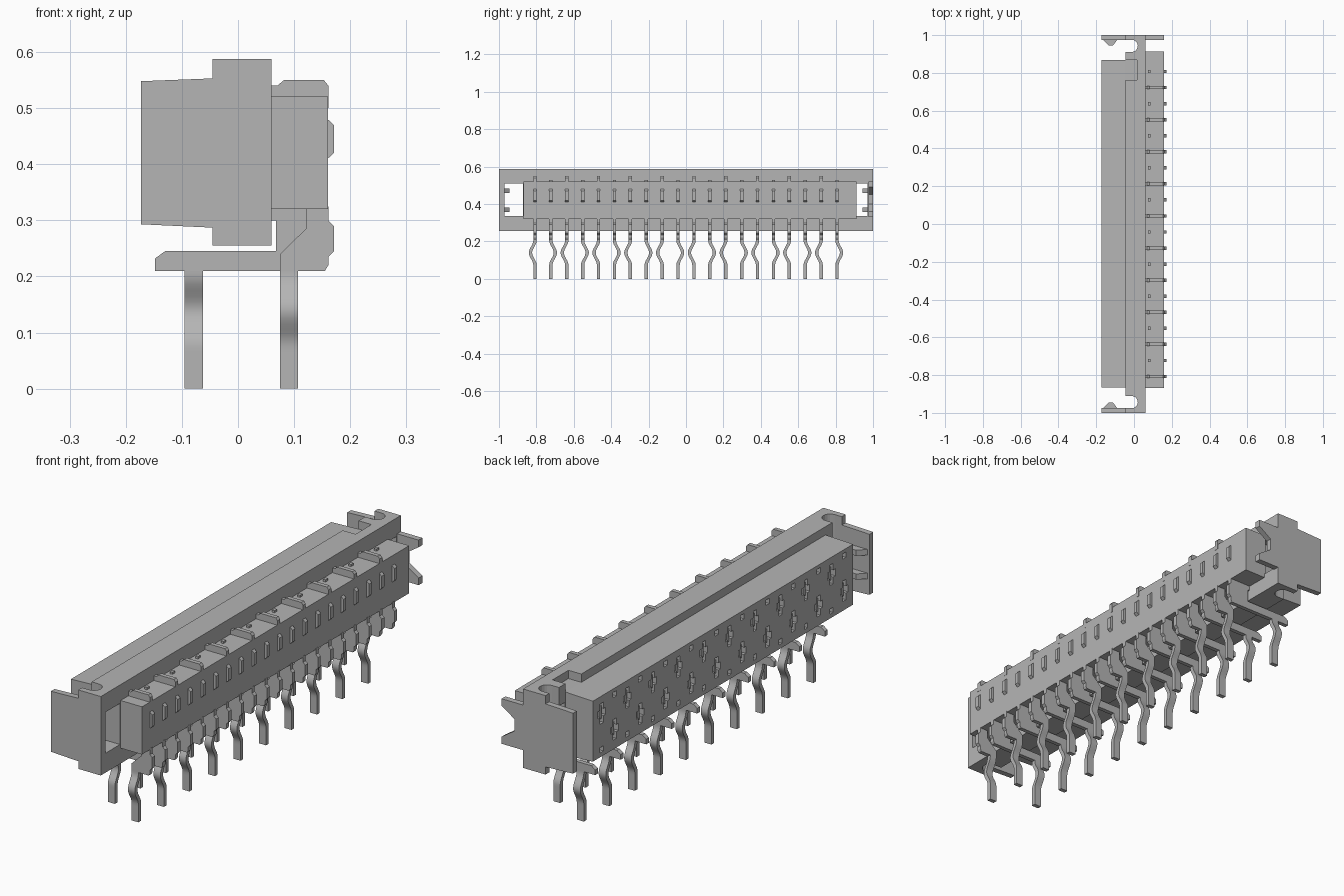
import bpy
import math
from mathutils import Vector

cube = bpy.data.objects.get("Cube")
if cube:
    bpy.data.objects.remove(cube, do_unlink=True)

grey = bpy.data.materials.new("light_grey")
grey.use_nodes = True
COLOUR = (0.46, 0.46, 0.46, 1)
grey.diffuse_color = COLOUR
grey.node_tree.nodes["Principled BSDF"].inputs["Base Color"].default_value = COLOUR

PITCH, COUNT = 0.085, 20
HALF = PITCH * (COUNT - 1) / 2


def prism_data(profile, axis, lo, hi):
    """Vertices and faces of a profile extruded along one axis."""
    def place(p, d):
        a, b = p
        return {"x": (d, a, b), "y": (a, d, b), "z": (a, b, d)}[axis]
    n = len(profile)
    verts = [place(p, lo) for p in profile] + [place(p, hi) for p in profile]
    faces = [tuple(range(n)), tuple(range(2 * n - 1, n - 1, -1))]
    faces += [(i, i + n, (i + 1) % n + n, (i + 1) % n) for i in range(n)]
    return verts, faces


def make(name, *parts):
    """One object from several prisms, with outward normals."""
    import bmesh
    bm = bmesh.new()
    for verts, faces in parts:
        vs = [bm.verts.new(v) for v in verts]
        for f in faces:
            bm.faces.new([vs[i] for i in f])
    bmesh.ops.recalc_face_normals(bm, faces=bm.faces)
    mesh = bpy.data.meshes.new(name)
    bm.to_mesh(mesh)
    bm.free()
    mesh.materials.append(grey)
    ob = bpy.data.objects.new(name, mesh)
    bpy.context.collection.objects.link(ob)
    return ob


def box(x0, x1, y0, y1, z0, z1):
    return prism_data([(x0, y0), (x1, y0), (x1, y1), (x0, y1)], "z", z0, z1)


def cut(target, cutter):
    mod = target.modifiers.new("cut", "BOOLEAN")
    mod.operation = "DIFFERENCE"
    mod.solver = "EXACT"
    mod.object = cutter
    bpy.context.view_layer.objects.active = target
    bpy.ops.object.modifier_apply(modifier=mod.name)
    bpy.data.objects.remove(cutter, do_unlink=True)


# Flange with a rounded latch slot at each end
slot_mid, slot_r = 0.943, 0.032
arc = [(-0.012 + slot_r * math.cos(math.radians(a)), slot_mid + slot_r * math.sin(math.radians(a)))
       for a in range(-90, 91, 18)]
end = [(0.06, 1.0), (-0.045, 1.0)] + [(-0.045, slot_mid + slot_r)] + arc[::-1] + [(-0.045, slot_mid - slot_r)]
outline = end + [(x, -y) for x, y in reversed(end)]
flange = make("flange", prism_data(outline, "z", 0.255, 0.588))
cut(flange, make("window_cutter", *[box(-0.2, 0.2, *sorted((s * 0.872, s * 0.97)), 0.337, 0.51)
                                    for s in (-1, 1)]))
cut(flange, make("key_cutter", box(-0.1, 0.015, 0.762, 0.868, 0.553, 0.7)))

# Tapered mating block with cross-shaped openings and small side holes
taper = [(-0.173, 0.293), (-0.045, 0.287), (-0.045, 0.553), (-0.173, 0.548)]
mating_block = make("mating_block", prism_data(taper, "y", -0.866, 0.868))
openings, blades = [], []
for i in range(COUNT):
    y = -HALF + i * PITCH
    upper = i % 2
    z = 0.475 if upper else 0.375
    w, a, h = 0.011, 0.025, 0.043
    quarter = [(w, h), (w, 0.015), (a, 0.015)]
    right = quarter + [(p, -q) for p, q in reversed(quarter)]
    cross = right + [(-p, q) for p, q in reversed(right)]
    openings.append(prism_data([(y + p, z + q) for p, q in cross], "x", -0.2, -0.11))
    zs = 0.322 if upper else 0.522
    openings.append(box(-0.2, -0.12, y - 0.011, y + 0.011, zs - 0.011, zs + 0.011))
    blades.append(box(-0.165, -0.105, y - 0.008, y + 0.008, z - 0.028, z + 0.028))
cut(mating_block, make("opening_cutter", *openings))
make("contact_blades", *blades)

# Rear terminal block
make("terminal_block", box(0.055, 0.16, -0.868, 0.912, 0.32, 0.521))

# Latch arms with paired hooks
for s, label in ((-1, "front"), (1, "back")):
    parts = [prism_data(taper, "y", *sorted((s * 0.975, s)))]
    hook = [(-0.165, 0.976), (-0.133, 0.944), (-0.112, 0.944), (-0.088, 0.976)]
    for z in (0.37, 0.47):
        parts.append(prism_data([(x, s * y) for x, y in hook], "z", z - 0.012, z + 0.012))
    make(label + "_latch_arm", *parts)

# Forked tab at the back end only
make("forked_tab", prism_data([(0.05, 0.33), (0.16, 0.33), (0.16, 0.36), (0.1, 0.4), (0.1, 0.45),
                               (0.16, 0.49), (0.16, 0.52), (0.05, 0.52)], "y", 0.975, 1.0))


# Bent contacts, alternating between two leg rows
def leg(x0, x1, side):
    wave = []
    for k in range(17):
        z = 0.225 - k * 0.01
        t = min(max((0.205 - z) / 0.13, 0), 1)
        wave.append((side * 0.024 * math.sin(math.pi * t) ** 2, z))
    wave.append((0, 0))
    t = 0.009
    return prism_data([(y - t, z) for y, z in wave] + [(y + t, z) for y, z in reversed(wave)], "x", x0, x1)


def sheet(profile, t=0.009):
    return prism_data(profile, "y", -t, t)


bump = [(0.15, 0.41), (0.16, 0.41), (0.171, 0.42), (0.171, 0.47), (0.16, 0.48), (0.15, 0.48)]
rear_edge = [(0.155, 0.21), (0.161, 0.22), (0.161, 0.235), (0.171, 0.245), (0.171, 0.29), (0.161, 0.3),
             (0.161, 0.325)]
near = make("contact_near_row",
            sheet([(0.075, 0.21)] + rear_edge + [(0.121, 0.325), (0.121, 0.285), (0.075, 0.24)]),
            sheet([(0.055, 0.5), (0.161, 0.5), (0.161, 0.54), (0.153, 0.55), (0.082, 0.55), (0.07, 0.54),
                   (0.055, 0.54)]),
            sheet(bump), leg(0.075, 0.107, -1))
far = make("contact_far_row",
           sheet([(-0.148, 0.21)] + rear_edge + [(0.06, 0.325), (0.06, 0.3), (0.068, 0.3), (0.068, 0.245),
                                                 (-0.13, 0.245), (-0.148, 0.232)]),
           sheet([(0.075, 0.5), (0.087, 0.5), (0.087, 0.53), (0.075, 0.53)]),
           sheet(bump), leg(-0.095, -0.062, 1))

bpy.ops.object.select_all(action="DESELECT")
for ob in (near, far):
    ob.select_set(True)
bpy.context.view_layer.objects.active = near
bpy.ops.object.shade_smooth_by_angle(angle=math.radians(25))

for i in range(COUNT):
    source = far if i % 2 else near
    ob = source if i < 2 else source.copy()
    if i >= 2:
        bpy.context.collection.objects.link(ob)
    ob.location = Vector((0, -HALF + i * PITCH, 0))
